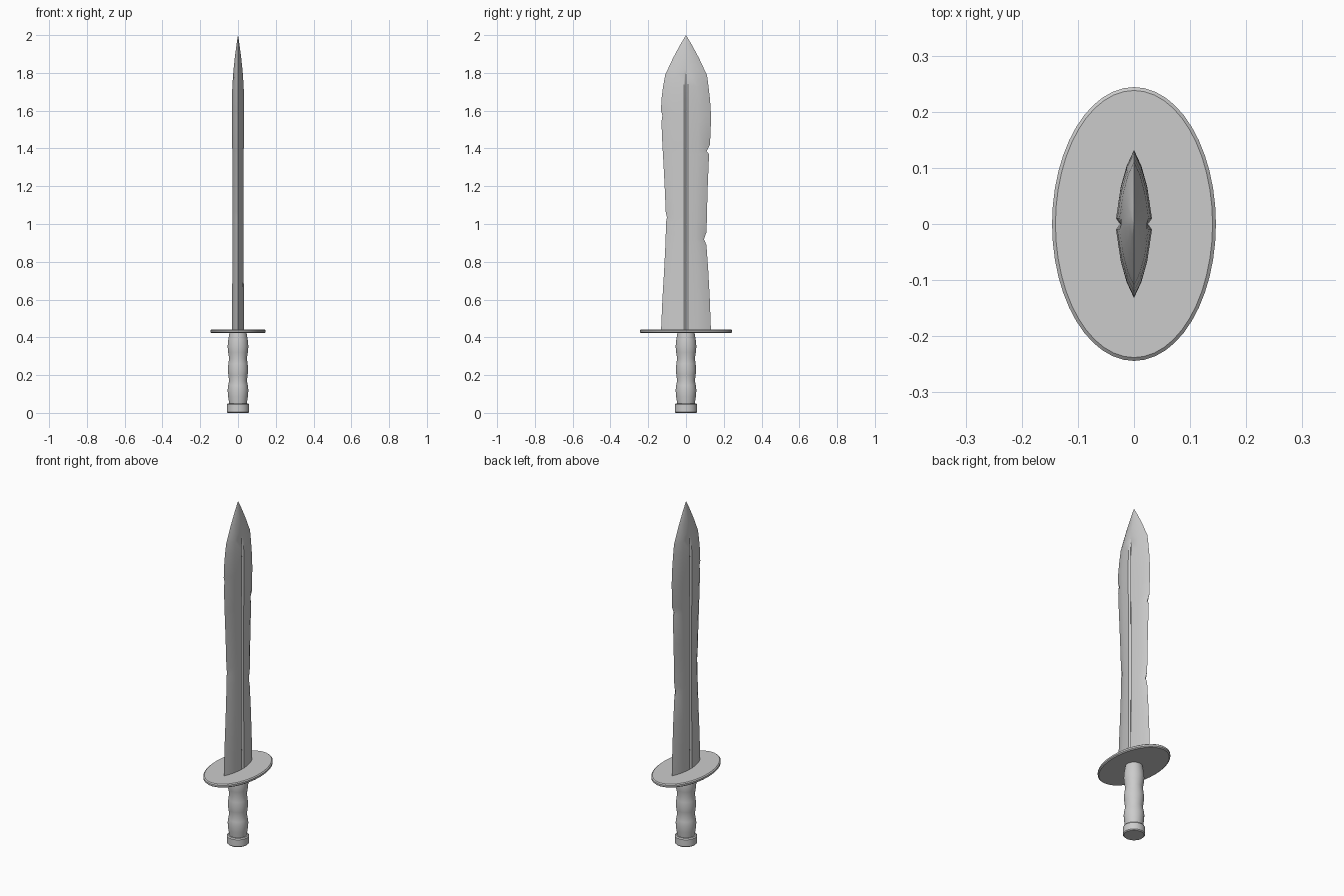
import bpy, bmesh, math


def make_object(name, bm, angle=30):
    bmesh.ops.recalc_face_normals(bm, faces=bm.faces)
    mesh = bpy.data.meshes.new(name)
    bm.to_mesh(mesh)
    bm.free()
    ob = bpy.data.objects.new(name, mesh)
    bpy.context.collection.objects.link(ob)
    bpy.ops.object.select_all(action='DESELECT')
    bpy.context.view_layer.objects.active = ob
    ob.select_set(True)
    bpy.ops.object.shade_smooth_by_angle(angle=math.radians(angle))
    return ob


def loft(name, rings, angle=30):
    """Bridge a stack of equal-length rings and cap both ends."""
    bm = bmesh.new()
    loops = [[bm.verts.new(p) for p in ring] for ring in rings]
    n = len(loops[0])
    for a, b in zip(loops, loops[1:]):
        for i in range(n):
            j = (i + 1) % n
            bm.faces.new((a[i], a[j], b[j], b[i]))
    bm.faces.new(loops[0][::-1])
    bm.faces.new(loops[-1])
    bmesh.ops.remove_doubles(bm, verts=bm.verts, dist=0.0002)
    return make_object(name, bm, angle)


def ellipse(rx, ry, z, n=32):
    return [(rx * math.cos(2 * math.pi * i / n), ry * math.sin(2 * math.pi * i / n), z)
            for i in range(n)]


# Pommel: short disc with softened rims
loft("pommel", [ellipse(r, r, z) for r, z in
                [(0.054, 0), (0.059, 0.005), (0.059, 0.045), (0.054, 0.051)]])

# Grip: three bulges
grip = [(0.046, 0.045), (0.052, 0.085), (0.055, 0.12), (0.052, 0.145), (0.047, 0.17),
        (0.051, 0.2), (0.054, 0.23), (0.051, 0.26), (0.047, 0.29), (0.052, 0.32),
        (0.055, 0.35), (0.052, 0.385), (0.045, 0.425)]
loft("grip", [ellipse(r, r, z) for r, z in grip])

# Guard: thin oval plate with bevelled rim
guard = [(-0.006, 0.422), (0, 0.427), (0, 0.437), (-0.006, 0.442)]
loft("guard", [ellipse(0.146 + d, 0.244 + d, z, 48) for d, z in guard])


# Blade: z, left width, right width, half thickness, left nick, right nick
rows = [(0.435, .132, .132, .032, 0, 0), (0.60, .125, .126, .031, 0, 0),
        (0.75, .116, .118, .030, 0, 0), (0.89, .109, .108, .029, 0, 0),
        (0.92, .108, .107, .029, 0, .012), (0.955, .107, .108, .029, 0, 0),
        (1.01, .106, .110, .029, 0, 0), (1.035, .106, .110, .029, .005, 0),
        (1.06, .107, .111, .029, 0, 0), (1.20, .113, .115, .029, 0, 0),
        (1.37, .122, .122, .030, 0, 0), (1.385, .123, .123, .030, 0, .014),
        (1.42, .125, .127, .031, 0, 0), (1.54, .130, .132, .032, 0, 0),
        (1.575, .131, .132, .032, .006, 0), (1.60, .132, .131, .032, 0, 0),
        (1.66, .130, .127, .032, 0, 0), (1.73, .121, .119, .030, 0, 0),
        (1.79, .110, .111, .026, 0, 0), (1.82, .096, .096, .0235, 0, 0),
        (1.88, .068, .068, .017, 0, 0), (1.95, .030, .030, .008, 0, 0),
        (2.0, .0003, .0003, .0001, 0, 0)]


def section(z, left, right, t, nick_l, nick_r):
    fade = min(1, max(0, (1.825 - z) / 0.06))   # central groove runs out near the tip
    g = min(0.010, 0.1 * right)
    half = [(t * .42, right * .78), (t * .74, right * .5), (t, g),
            (t - 0.007 * fade, 0), (t, -g), (t * .74, -left * .5), (t * .42, -left * .78)]
    pts = [(0, right - nick_r)] + half + [(0, -left + nick_l)]
    pts += [(-x, y) for x, y in reversed(half)]
    return [(x, y, z) for x, y in pts]


loft("blade", [section(*r) for r in rows], 25)
